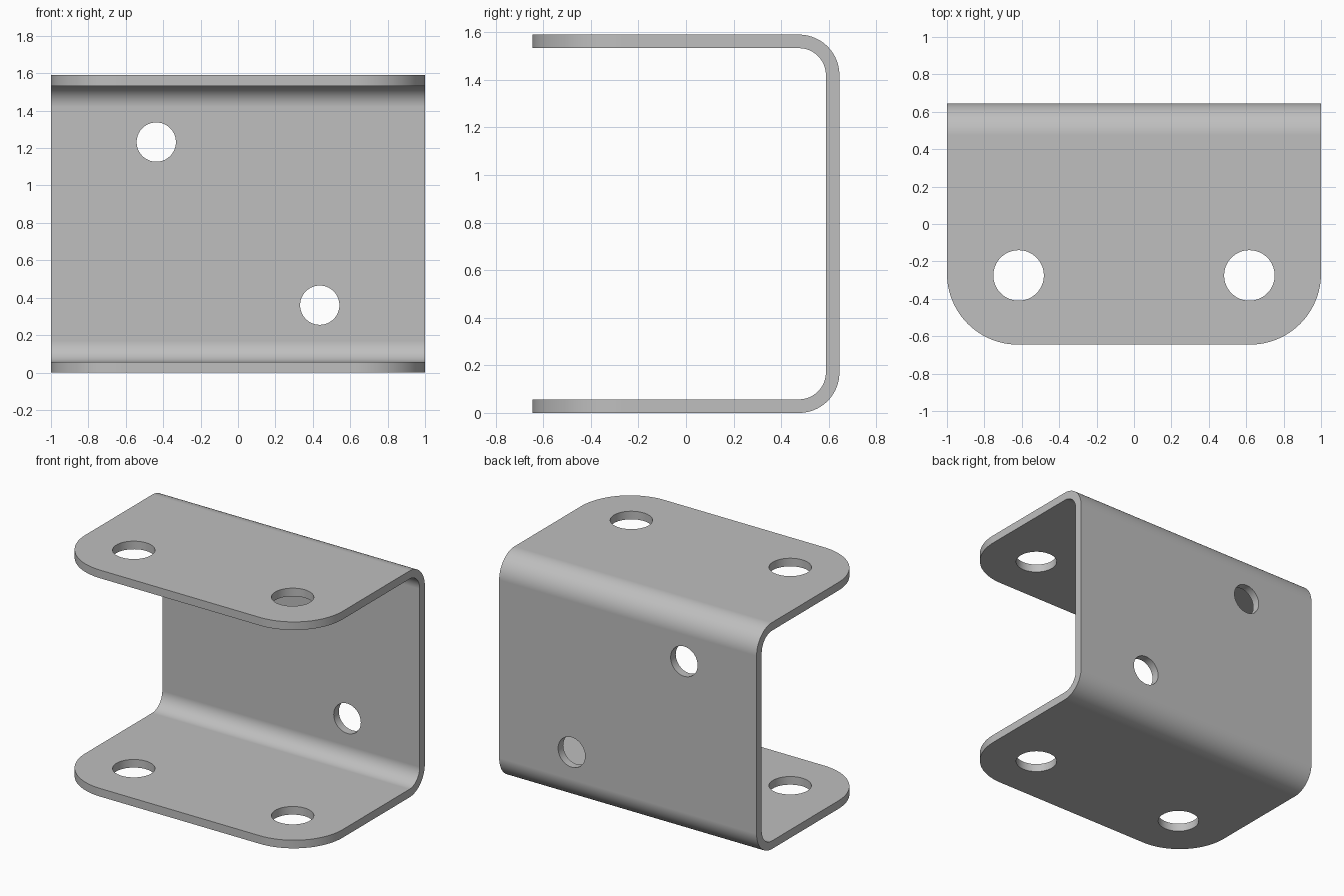
import bpy
import bmesh
from math import cos, sin, pi, radians
from mathutils import Matrix, Vector

if "Cube" in bpy.data.objects:
    bpy.data.objects.remove(bpy.data.objects["Cube"], do_unlink=True)

DEPTH, HEIGHT, THICK = 0.645, 1.59, 0.057
BEND, CORNER = 0.17, 0.38

steel = bpy.data.materials.new("steel_grey")
steel.use_nodes = True
colour = (0.52, 0.52, 0.52, 1)
steel.diffuse_color = colour
steel.node_tree.nodes["Principled BSDF"].inputs["Base Color"].default_value = colour


def arc(cx, cy, r, start, end, steps=20):
    """Points of an arc, angles in degrees."""
    angles = [radians(start + (end - start) * i / steps) for i in range(steps + 1)]
    return [(cx + r * cos(a), cy + r * sin(a)) for a in angles]


def prism(name, points, offset):
    """Extrude a closed 3D outline along offset."""
    bm = bmesh.new()
    face = bm.faces.new([bm.verts.new(p) for p in points])
    ext = bmesh.ops.extrude_face_region(bm, geom=[face])
    verts = [v for v in ext["geom"] if isinstance(v, bmesh.types.BMVert)]
    bmesh.ops.translate(bm, verts=verts, vec=Vector(offset))
    bmesh.ops.recalc_face_normals(bm, faces=bm.faces)
    return finish(name, bm)


def hole(name, centre, radius, length, axis_rotation):
    bm = bmesh.new()
    bmesh.ops.create_cone(bm, cap_ends=True, segments=64, radius1=radius, radius2=radius,
                          depth=length, matrix=Matrix.Translation(centre) @ axis_rotation)
    return finish(name, bm)


def finish(name, bm):
    mesh = bpy.data.meshes.new(name)
    bm.to_mesh(mesh)
    bm.free()
    mesh.materials.append(steel)
    obj = bpy.data.objects.new(name, mesh)
    bpy.context.collection.objects.link(obj)
    return obj


def cut(target, cutter, operation):
    """Apply a boolean and discard its cutter."""
    cutter.hide_render = True
    mod = target.modifiers.new("cut", "BOOLEAN")
    mod.object, mod.operation, mod.solver = cutter, operation, "EXACT"
    bpy.context.view_layer.objects.active = target
    bpy.ops.object.modifier_apply(modifier=mod.name)
    bpy.data.objects.remove(cutter, do_unlink=True)


# Bent sheet: C-shaped side profile, open to the front
by, top = DEPTH - BEND, HEIGHT - BEND
inner = BEND - THICK
front = -DEPTH - 0.1
profile = ([(front, 0)] + arc(by, BEND, BEND, -90, 0) + arc(by, top, BEND, 0, 90)
           + [(front, HEIGHT), (front, HEIGHT - THICK)]
           + arc(by, top, inner, 90, 0) + arc(by, BEND, inner, 0, -90)
           + [(front, THICK)])
bracket = prism("bracket", [(-1.1, y, z) for y, z in profile], (2.2, 0, 0))

# Trim to the plan outline with rounded front corners
cx, cy = 1 - CORNER, CORNER - DEPTH
plan = ([(1, 1), (-1, 1)] + arc(-cx, cy, CORNER, 180, 270, 24)
        + arc(cx, cy, CORNER, 270, 360, 24))
cut(bracket, prism("plan_cutter", [(x, y, -1) for x, y in plan], (0, 0, 4)), "INTERSECT")

# Holes through both flanges
for x in (-0.617, 0.617):
    cut(bracket, hole("flange_hole", (x, -0.275, HEIGHT / 2), 0.135, 3, Matrix()), "DIFFERENCE")

# Diagonal pair of holes through the back plate
for x, z in ((-0.437, 1.232), (0.437, 0.36)):
    cut(bracket, hole("back_hole", (x, DEPTH, z), 0.105, 0.4, Matrix.Rotation(pi / 2, 4, "X")),
        "DIFFERENCE")

# Smooth bends, crisp rims
bpy.ops.object.select_all(action="DESELECT")
bracket.select_set(True)
bpy.context.view_layer.objects.active = bracket
bpy.ops.object.shade_smooth_by_angle(angle=radians(30))
weighted = bracket.modifiers.new("even_flats", "WEIGHTED_NORMAL")
weighted.keep_sharp = True
